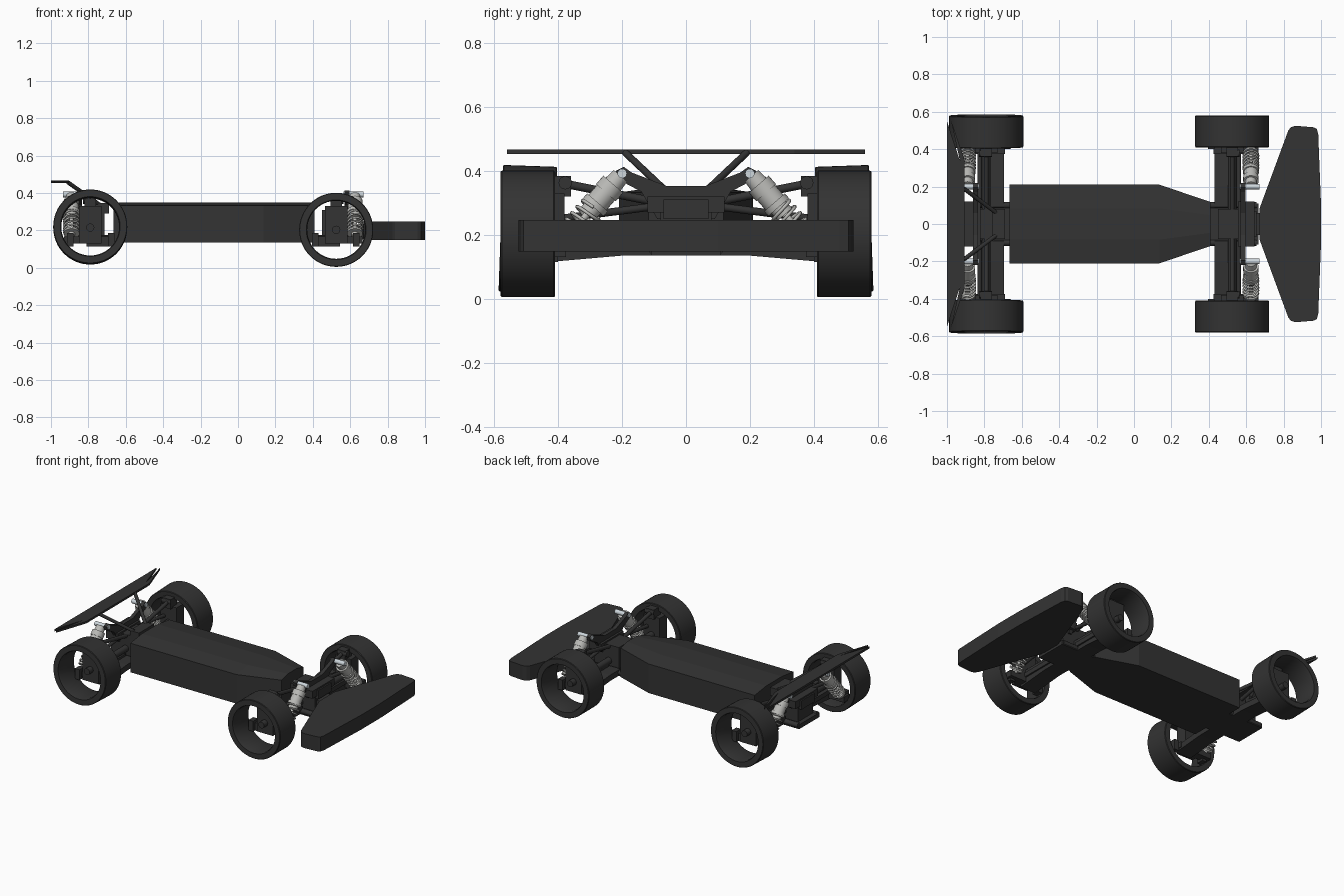
import bpy, bmesh, math
from mathutils import Vector, Matrix

cube = bpy.data.objects.get("Cube")
if cube:
    bpy.data.objects.remove(cube, do_unlink=True)


def material(name, rgb):
    m = bpy.data.materials.new(name)
    m.use_nodes = True
    m.diffuse_color = (*rgb, 1)
    m.node_tree.nodes["Principled BSDF"].inputs["Base Color"].default_value = (*rgb, 1)
    return m


DARK = material("dark plastic", (0.033, 0.033, 0.033))
GREY = material("light grey metal", (0.5, 0.5, 0.48))
BOLT = material("pale steel", (0.62, 0.68, 0.72))


def finish(name, bm, mat, smooth=False):
    bmesh.ops.recalc_face_normals(bm, faces=bm.faces)
    me = bpy.data.meshes.new(name)
    bm.to_mesh(me)
    bm.free()
    ob = bpy.data.objects.new(name, me)
    bpy.context.collection.objects.link(ob)
    me.materials.append(mat)
    if smooth:
        bpy.ops.object.select_all(action="DESELECT")
        ob.select_set(True)
        bpy.context.view_layer.objects.active = ob
        bpy.ops.object.shade_smooth_by_angle(angle=math.radians(35))
    return ob


def prism(name, pts, vec, mat=DARK):
    """Extrude a closed 3D polygon along a vector."""
    bm = bmesh.new()
    face = bm.faces.new([bm.verts.new(p) for p in pts])
    out = bmesh.ops.extrude_face_region(bm, geom=[face], use_keep_orig=True)
    verts = [g for g in out["geom"] if isinstance(g, bmesh.types.BMVert)]
    bmesh.ops.translate(bm, verts=verts, vec=vec)
    return finish(name, bm, mat)


def box(name, xs, ys, zs, mat=DARK):
    x0, x1 = sorted(xs)
    y0, y1 = sorted(ys)
    pts = [(x0, y0, zs[0]), (x1, y0, zs[0]), (x1, y1, zs[0]), (x0, y1, zs[0])]
    return prism(name, pts, (0, 0, zs[1] - zs[0]), mat)


def lathe(name, profile, start, direction, mat=DARK, steps=24, closed=False):
    """Spin (distance, radius) points around an axis."""
    bm = bmesh.new()
    verts = [bm.verts.new((r, 0, t)) for t, r in profile]
    edges = [bm.edges.new(pair) for pair in zip(verts, verts[1:])]
    if closed:
        edges.append(bm.edges.new((verts[-1], verts[0])))
    bmesh.ops.spin(bm, geom=verts + edges, cent=(0, 0, 0), axis=(0, 0, 1),
                   angle=math.tau, steps=steps)
    bmesh.ops.remove_doubles(bm, verts=bm.verts, dist=0.0002)
    turn = Vector(direction).to_track_quat("Z", "Y").to_matrix().to_4x4()
    bm.transform(Matrix.Translation(start) @ turn)
    return finish(name, bm, mat, True)


def rod(name, a, b, r, mat=DARK, steps=12):
    d = Vector(b) - Vector(a)
    n = d.length
    return lathe(name, [(0, 0), (0, r), (n, r), (n, 0)], a, d, mat, steps)


def wire(name, pts, r, mat):
    cu = bpy.data.curves.new(name, "CURVE")
    cu.dimensions = "3D"
    cu.bevel_depth = r
    cu.bevel_resolution = 1
    cu.use_fill_caps = True
    sp = cu.splines.new("POLY")
    sp.points.add(len(pts) - 1)
    for p, co in zip(sp.points, pts):
        p.co = (*co, 1)
    cu.materials.append(mat)
    ob = bpy.data.objects.new(name, cu)
    bpy.context.collection.objects.link(ob)
    return ob


def shock(end, x, s):
    top, low = Vector((x, s * 0.205, 0.385)), Vector((x, s * 0.395, 0.165))
    d = low - top
    rod(end + "_shock_piston", top, low, 0.011, GREY)
    lathe(end + "_shock_body", [(0, 0), (0, 0.028), (0.035, 0.031), (0.035, 0.041),
          (0.07, 0.041), (0.07, 0.037), (0.11, 0.037), (0.11, 0.043), (0.13, 0.043),
          (0.13, 0.03), (0.16, 0.03), (0.16, 0)], top, d, GREY)
    lathe(end + "_spring_seat", [(0.255, 0), (0.255, 0.042), (0.268, 0.042),
          (0.268, 0.018), (0.285, 0.018), (0.285, 0)], top, d, GREY)
    # coil spring around the lower half
    turn = d.to_track_quat("Z", "Y")
    turns, count = 5, 80
    coil = []
    for i in range(count + 1):
        a = math.tau * turns * i / count
        p = Vector((0.04 * math.cos(a), 0.04 * math.sin(a), 0.13 + 0.128 * i / count))
        coil.append(top + turn @ p)
    wire(end + "_spring", coil, 0.0055, GREY)


def suspension(end, cx, cz, k, camber):
    """One axle; k points from the middle of the car towards that end."""
    def X(*v):
        return [cx + k * t for t in v]

    # central gearbox and mounts
    box(end + "_gearbox", X(-0.075, 0.11), (-0.08, 0.08), (0.14, 0.31))
    box(end + "_skid_plate", X(-0.13, 0.14), (-0.11, 0.11), (0.135, 0.165))
    box(end + "_top_brace", X(0.03, 0.12), (-0.12, 0.12), (0.27, 0.32))
    box(end + "_gearbox_nose", X(0.1, 0.13), (-0.07, 0.07), (0.25, 0.31))
    # shock tower plate
    half = [(0.06, 0.353), (0.17, 0.395), (0.195, 0.413), (0.22, 0.4),
            (0.215, 0.375), (0.14, 0.335), (0.09, 0.25)]
    outline = half + [(-y, z) for y, z in reversed(half)]
    x0 = cx + k * 0.045
    prism(end + "_shock_tower", [(x0, y, z) for y, z in outline], (k * 0.025, 0, 0))

    for s in (1, -1):
        rod(end + "_hinge_pin", (cx - k * 0.125, s * 0.1, 0.155),
            (cx + k * 0.13, s * 0.1, 0.155), 0.017)
        # lower arm, dropping slightly outwards
        arm = [(0.09, 0.135), (0.2, 0.135), (0.43, 0.115), (0.43, 0.155),
               (0.2, 0.175), (0.09, 0.175)]
        prism(end + "_lower_arm", [(cx - k * 0.095, s * y, z) for y, z in arm],
              (k * 0.115, 0, 0))
        box(end + "_arm_rib", X(-0.015, 0.03), (s * 0.1, s * 0.42), (0.16, 0.19))
        box(end + "_shock_mount", X(-0.1, 0.14), (s * 0.375, s * 0.43), (0.13, 0.168))
        for t in (-0.115, 0.105):
            box(end + "_arm_end", X(t - 0.015, t + 0.02), (s * 0.4, s * 0.45), (0.115, 0.185))
        # hub carrier and axle
        box(end + "_hub_carrier", X(-0.06, 0.06), (s * 0.38, s * 0.46), (0.13, 0.33))
        box(end + "_hub_top", X(-0.03, 0.03), (s * 0.36, s * 0.43), (0.32, 0.385))
        rod(end + "_axle", (cx, s * 0.06, cz), (cx, s * 0.5, cz), 0.022)
        # upper link with an eye at its outer end
        rod(end + "_upper_link", (cx, s * 0.08, 0.3), (cx, s * 0.38, 0.36), 0.013)
        rod(end + "_link_eye", (cx - k * 0.03, s * 0.378, 0.363),
            (cx + k * 0.04, s * 0.378, 0.363), 0.021)
        rod(end + "_steering_link", (cx + k * 0.035, s * 0.09, 0.29),
            (cx + k * 0.035, s * 0.4, 0.25), 0.012)
        shock(end, cx + k * 0.1, s)
        rod(end + "_shock_bolt", (cx + k * 0.04, s * 0.2, 0.392),
            (cx + k * 0.145, s * 0.2, 0.392), 0.015, BOLT)
        # open ring wheel
        r = 0.198
        ring = [(0, r - 0.003), (0.004, r), (0.166, r), (0.17, r - 0.003),
                (0.17, 0.16), (0.155, 0.155), (0.015, 0.155), (0, 0.16)]
        lathe(end + "_wheel", ring, (cx, s * 0.41, cz),
              (0, s, -math.tan(camber)), DARK, 64, True)


suspension("front", 0.525, 0.203, 1, 0)
suspension("rear", -0.79, 0.215, -1, math.radians(-2))

# main body with a gently crowned lid
rows = [(-0.665, 0.21), (0.135, 0.21), (0.41, 0.118)]
bm = bmesh.new()
loops = []
for x, w in rows:
    section = [(-w, 0.135), (w, 0.135), (w, 0.333), (w * 0.4, 0.35),
               (-w * 0.4, 0.35), (-w, 0.333)]
    loops.append([bm.verts.new((x, y, z)) for y, z in section])
for a, b in zip(loops, loops[1:]):
    for i in range(len(a)):
        j = (i + 1) % len(a)
        bm.faces.new((a[i], a[j], b[j], b[i]))
bm.faces.new(loops[0])
bm.faces.new(loops[-1])
finish("body", bm, DARK)

# front bumper and its bracket
half = [(0.67, 0.08), (0.825, 0.5), (0.84, 0.518), (0.865, 0.525), (0.96, 0.517),
        (0.978, 0.508), (0.985, 0.48), (1.0, 0.1)]
outline = half + [(x, -y) for x, y in reversed(half)]
prism("front_bumper", [(x, y, 0.148) for x, y in outline], (0, 0, 0.099))
box("bumper_bracket", (0.6, 0.72), (-0.06, 0.06), (0.15, 0.235))

# rear bar: a flat swept strip on two struts
front = [(-0.98, 0.56), (-0.905, 0.34)]
back = [(-0.93, 0.335), (-1.0, 0.55)]
outline = front + [(x, -y) for x, y in reversed(front)]
outline += [(x, -y) for x, y in back] + [(x, y) for x, y in reversed(back)]
prism("rear_bar", [(x, y, 0.453) for x, y in outline], (0, 0, 0.014))
for s in (1, -1):
    rod("rear_bar_strut", (-0.91, s * 0.19, 0.457), (-0.73, s * 0.055, 0.33), 0.011)
box("strut_mount", (-0.76, -0.69), (-0.08, 0.08), (0.29, 0.345))
